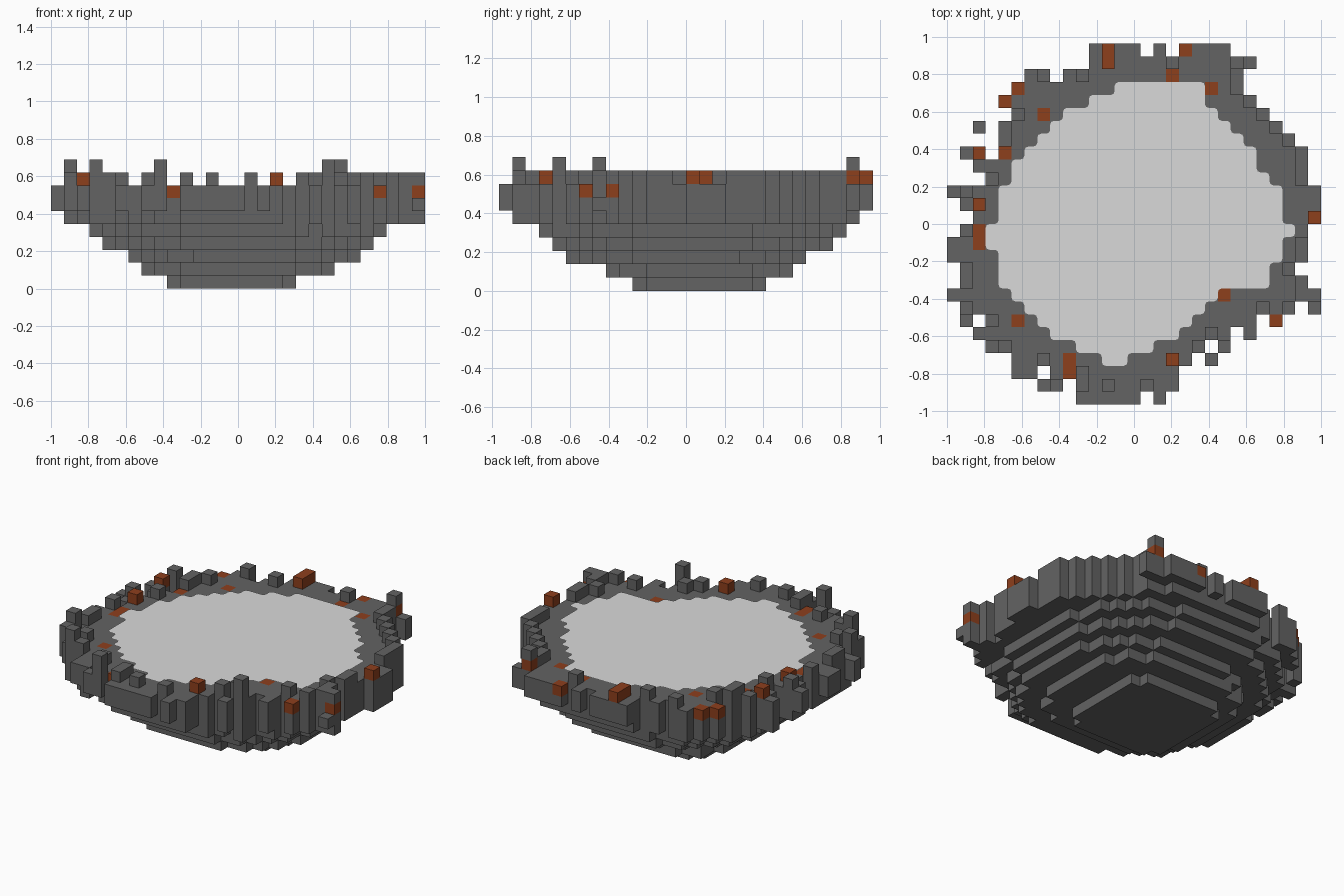
import bpy
import bmesh
import random
from mathutils import Vector

random.seed(4)
if "Cube" in bpy.data.objects:
    bpy.data.objects.remove(bpy.data.objects["Cube"], do_unlink=True)

UNIT = 2 / 29          # edge length of one block
COLS, ROWS = 29, 28


def make_material(name, colour):
    mat = bpy.data.materials.new(name)
    mat.use_nodes = True
    mat.diffuse_color = (*colour, 1)
    mat.node_tree.nodes["Principled BSDF"].inputs["Base Color"].default_value = (*colour, 1)
    return mat


stone = make_material("dark grey stone", (0.125, 0.125, 0.125))
rust = make_material("rust brown", (0.27, 0.05, 0.012))
pale = make_material("pale grey", (0.7, 0.7, 0.7))


def corner(col, row, level):
    """Grid corner to model space; rows run from the back to the front."""
    return Vector((col - COLS / 2, ROWS / 2 - row, level)) * UNIT


def finish(bm, name, mat):
    mesh = bpy.data.meshes.new(name)
    bm.to_mesh(mesh)
    bm.free()
    mesh.materials.append(mat)
    obj = bpy.data.objects.new(name, mesh)
    bpy.context.collection.objects.link(obj)
    return obj


def build_blocks(name, blocks, solid, mat):
    """Make the exposed faces of a set of blocks."""
    bm = bmesh.new()
    for block in blocks:
        for axis in range(3):
            for side in (0, 1):
                neighbour = list(block)
                neighbour[axis] += 2 * side - 1
                if tuple(neighbour) in solid:
                    continue
                u, v = [a for a in range(3) if a != axis]
                points = []
                for du, dv in ((0, 0), (1, 0), (1, 1), (0, 1)):
                    p = list(block)
                    p[axis] += side
                    p[u] += du
                    p[v] += dv
                    points.append(bm.verts.new(corner(*p)))
                face = bm.faces.new(points)
                outward = Vector((0, 0, 0))
                outward[axis] = 2 * side - 1
                outward.y = -outward.y
                face.normal_update()
                if face.normal.dot(outward) < 0:
                    face.normal_flip()
    bmesh.ops.remove_doubles(bm, verts=bm.verts, dist=UNIT / 50)
    return finish(bm, name, mat)


# Plan of the rim: first and last column of each row, back to front
rim_spans = [(11, 21), (11, 23), (6, 22), (5, 22), (4, 23), (5, 24), (2, 25),
             (4, 26), (1, 27), (2, 27), (3, 27), (0, 28), (1, 28), (2, 28),
             (1, 27), (0, 27), (0, 27), (1, 26), (1, 27), (0, 28), (1, 28),
             (1, 25), (2, 23), (3, 21), (5, 20), (5, 17), (7, 17), (10, 16)]
gaps = {(15, 0), (17, 0), (8, 2), (3, 6), (3, 8), (2, 21), (27, 20), (24, 21),
        (22, 22), (20, 23), (19, 24), (7, 25), (9, 26), (15, 27)}
plan = {(c, r) for r, (a, b) in enumerate(rim_spans) for c in range(a, b + 1)} - gaps

# Plan of the pool, starting at its back row
POOL_ROW = 3
pool_spans = [(13, 19), (11, 19), (9, 20), (8, 21), (7, 22), (6, 23), (5, 23),
              (5, 24), (4, 25), (4, 25), (4, 25), (3, 26), (3, 25), (4, 25),
              (4, 24), (4, 24), (5, 20), (6, 19), (7, 18), (8, 17), (10, 15), (12, 13)]
pool = {(c, r + POOL_ROW) for r, (a, b) in enumerate(pool_spans) for c in range(a, b + 1)}

# Stepped bowl: column range, row range and roundness of each lower layer
layers = [(9, 18, 8, 17, 4), (7, 21, 6, 19, 3), (6, 23, 5, 22, 2.5),
          (4, 24, 3, 23, 2.5), (3, 25, 2, 24, 2.5), (1, 28, 1, 26, 2.8)]
FLOOR = 8              # height of the ledge around the pool
bowl = set()
for level, (c0, c1, r0, r1, power) in enumerate(layers):
    for c, r in plan:
        dx = abs(2 * c - c0 - c1) / (c1 - c0 + 1)
        dy = abs(2 * r - r0 - r1) / (r1 - r0 + 1)
        if dx ** power + dy ** power <= 1:
            bowl.add((c, r, level))
bowl |= {(c, r, k) for c, r in plan for k in range(len(layers), FLOOR)}
bowl.discard((28, 20, FLOOR - 1))     # lower stone in front of a rust block

# Rust blocks: some stand on the rim, some lie in the ledge, two carry a stone
raised_rust = [(12, 0), (12, 1), (2, 8), (2, 12), (28, 13), (17, 24)]
flush_rust = [(18, 0), (17, 2), (5, 3), (20, 3), (4, 4), (7, 5), (4, 8), (2, 14),
              (2, 15), (21, 19), (25, 21), (5, 21), (9, 24), (9, 25)]
covered_rust = [(22, 1, FLOOR), (28, 19, FLOOR - 1)]
accents = {(c, r, FLOOR) for c, r in raised_rust}
accents |= {(c, r, FLOOR - 1) for c, r in flush_rust}
accents |= set(covered_rust)

# Uneven upright stones on the outer edge, kept clear of the raised rust blocks
steps = ((1, 0), (-1, 0), (0, 1), (0, -1))
tall_posts = {(8, 26), (3, 23), (1, 20), (22, 1), (21, 23)}
low_columns = {0, 13, 14, 16}
low_rows = {0, ROWS - 1}
low_cells = {(23, 1), (17, 26), (28, 20)} | set(flush_rust) | set(raised_rust)
low_cells |= {(c + i, r + j) for c, r in raised_rust for i, j in steps}
rim = {(c, r, FLOOR) for c, r in
       ((28, 19), (27, 8), (10, 25), (10, 26), (12, 26), (15, 26))}
for c, r in sorted(plan):
    on_edge = any((c + i, r + j) not in plan for i, j in steps)
    if (c, r) in tall_posts:
        rim |= {(c, r, FLOOR), (c, r, FLOOR + 1)}
    elif on_edge and c not in low_columns and r not in low_rows and (c, r) not in low_cells:
        if random.random() < 0.6:
            rim.add((c, r, FLOOR))

solid = bowl | rim | accents
build_blocks("stepped_bowl", bowl - accents, solid, stone)
build_blocks("rim_stones", rim - accents, solid, stone)
build_blocks("rust_stones", accents, solid, rust)

# Pool surface: one flat sheet with rounded corners just above the ledge
bm = bmesh.new()
for c, r in pool:
    bm.faces.new([bm.verts.new(corner(c + i, r + j, FLOOR + 0.06))
                  for i, j in ((0, 1), (1, 1), (1, 0), (0, 0))])
bmesh.ops.remove_doubles(bm, verts=bm.verts, dist=UNIT / 50)
bmesh.ops.dissolve_limit(bm, angle_limit=0.02, verts=bm.verts, edges=bm.edges)
bmesh.ops.bevel(bm, geom=bm.verts[:], offset=UNIT * 0.3, segments=2,
                profile=0.5, affect='VERTICES')
finish(bm, "pool_surface", pale)
